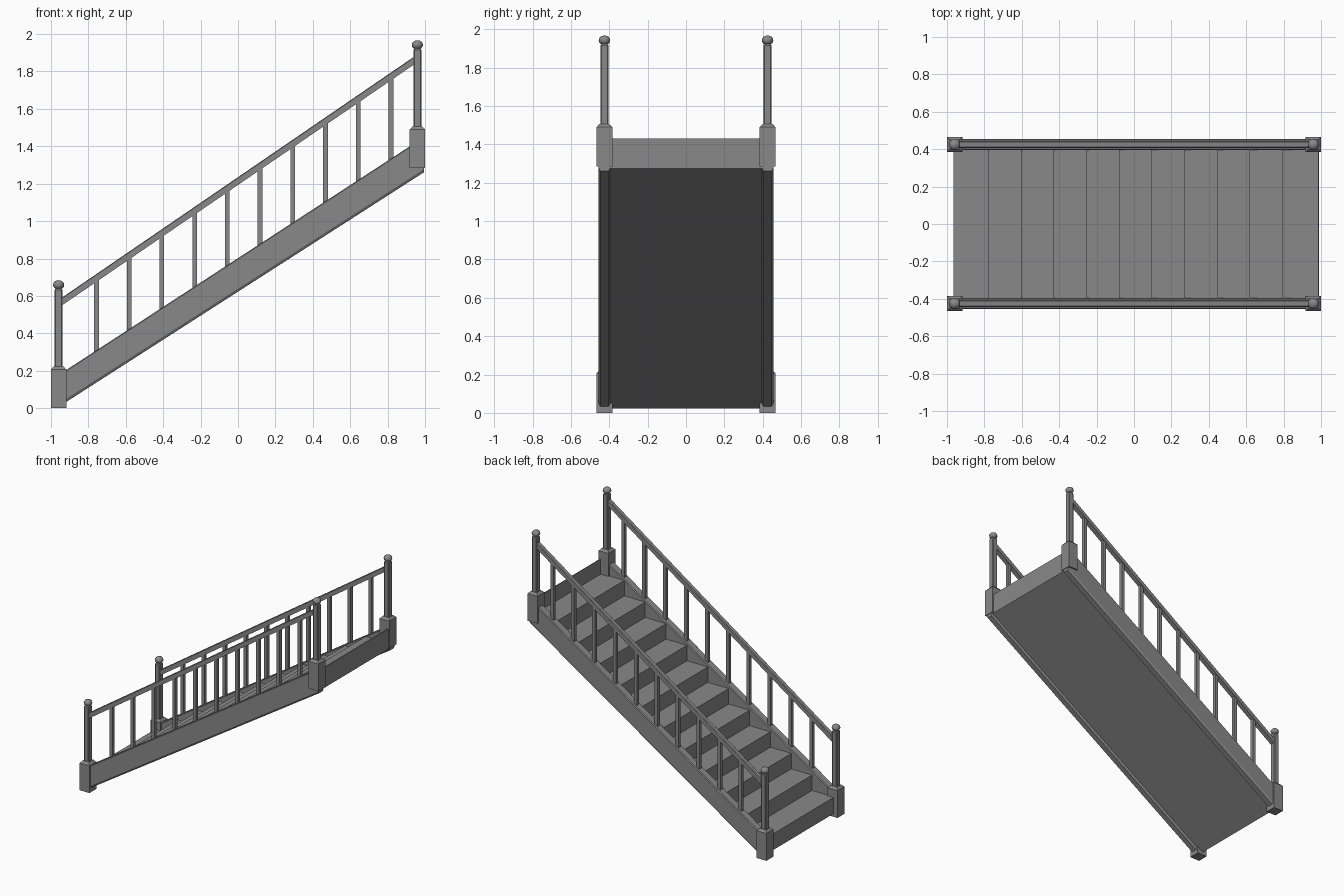
import bpy
import math

if "Cube" in bpy.data.objects:
    bpy.data.objects.remove(bpy.data.objects["Cube"])

# One dark grey finish for the whole staircase
GREY = bpy.data.materials.new("dark_grey")
GREY.diffuse_color = (0.25, 0.25, 0.25, 1)
GREY.use_nodes = True
GREY.node_tree.nodes["Principled BSDF"].inputs["Base Color"].default_value = GREY.diffuse_color


def mesh_object(name, verts, faces):
    me = bpy.data.meshes.new(name)
    me.from_pydata(verts, [], faces)
    me.update()
    me.materials.append(GREY)
    ob = bpy.data.objects.new(name, me)
    bpy.context.collection.objects.link(ob)
    return ob


def loft(name, rings):
    """Skin equal-sized vertex rings and cap both ends."""
    n = len(rings[0])
    verts = [p for r in rings for p in r]
    faces = [list(range(n))[::-1], [len(verts) - n + i for i in range(n)]]
    for k in range(len(rings) - 1):
        a, b = k * n, (k + 1) * n
        faces += [[a + i, a + (i + 1) % n, b + (i + 1) % n, b + i] for i in range(n)]
    return mesh_object(name, verts, faces)


def square(x, y, z, h):
    return [(x - h, y - h, z), (x + h, y - h, z), (x + h, y + h, z), (x - h, y + h, z)]


def octagon(x, y, z, h, c):
    pts = [(h, -h + c), (h, h - c), (h - c, h), (-h + c, h),
           (-h, h - c), (-h, -h + c), (-h + c, -h), (h - c, -h)]
    return [(x + a, y + b, z) for a, b in pts]


RUN, RISE, STEPS = 0.1748, 0.117, 11
SIDE_Y = 0.425


def string_top(x):
    return 0.203 + (x + 0.92) * 0.651


def string_bottom(x):
    return 0.032 + (x + 0.92) * 0.642


def rail_z(x):
    return 0.578 + (x + 0.93) * 0.684


# Stepped flight with a closed sloping underside and a last riser at the top
profile = [(-0.965, 0.022)]
for i in range(STEPS):
    x = -0.965 if i == 0 else -0.955 + i * RUN
    z = 0.145 + i * RISE
    x_next = 0.985 if i == STEPS - 1 else -0.955 + (i + 1) * RUN
    profile += [(x, z), (x_next, z)]
profile += [(0.985, 1.43), (0.99, 1.43), (0.99, 1.275)]
loft("stair_flight", [[(x, y, z) for x, z in profile] for y in (0.402, -0.402)])

for side, s in (("front", -1), ("back", 1)):
    y = s * SIDE_Y

    # Sloping side board with chamfered edges
    rings = []
    for x in (-0.97, 0.994):
        t, b = string_top(x), string_bottom(x)
        sec = [(-0.030, b + 0.016), (-0.021, b), (0.021, b), (0.030, b + 0.016),
               (0.030, t - 0.006), (0.024, t), (-0.024, t), (-0.030, t - 0.006)]
        rings.append([(x, y + dy, z) for dy, z in sec])
    loft(f"{side}_side_board", rings)

    # Handrail
    rings = []
    for x in (-0.955, 0.955):
        c = rail_z(x)
        sec = [(-0.018, -0.021), (0.018, -0.021), (0.018, 0.016),
               (0.013, 0.021), (-0.013, 0.021), (-0.018, 0.016)]
        rings.append([(x, y + dy, c + dz) for dy, dz in sec])
    loft(f"{side}_handrail", rings)

    # Balusters
    for i in range(10):
        x = -0.757 + i * 0.175
        loft(f"{side}_baluster_{i + 1}",
             [square(x, y, string_top(x) - 0.02, 0.0125), square(x, y, rail_z(x), 0.0125)])

    # Newel posts: block base, chamfered shaft, collar and ball
    for end, x, z in (("lower", -0.959, 0.0), ("upper", 0.959, 1.283)):
        loft(f"{side}_{end}_newel_base",
             [square(x, y, z, 0.041), square(x, y, z + 0.207, 0.041),
              square(x, y, z + 0.223, 0.026)])
        loft(f"{side}_{end}_newel_shaft",
             [octagon(x, y, z + 0.21, 0.021, 0.005), octagon(x, y, z + 0.632, 0.021, 0.005),
              octagon(x, y, z + 0.642, 0.014, 0.004)])
        bpy.ops.mesh.primitive_uv_sphere_add(segments=12, ring_count=8, radius=1,
                                             location=(x, y, z + 0.659))
        ball = bpy.context.object
        ball.name = f"{side}_{end}_newel_ball"
        ball.scale = (0.030, 0.030, 0.025)
        ball.data.materials.append(GREY)
        bpy.ops.object.shade_smooth_by_angle(angle=math.radians(50))
